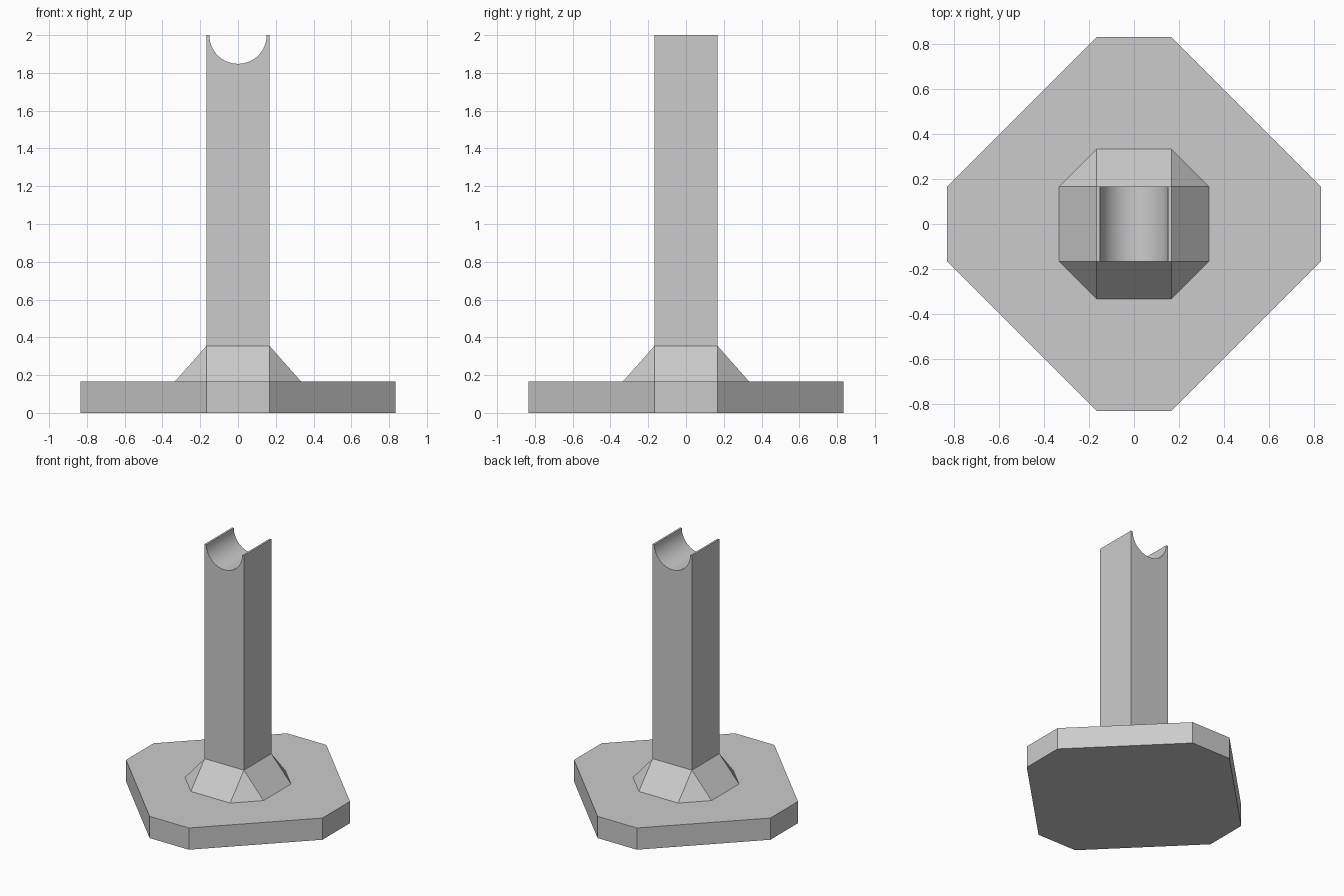
import bpy, bmesh, math

cube = bpy.data.objects.get("Cube")
if cube:
    bpy.data.objects.remove(cube, do_unlink=True)

H = 1 / 6            # half width of the post
BASE_TOP = 1 / 6
COLLAR_TOP = 0.355
GROOVE_R = 0.152

grey = bpy.data.materials.new("plain grey")
grey.use_nodes = True
colour = (0.6, 0.6, 0.6, 1)
grey.diffuse_color = colour
grey.node_tree.nodes["Principled BSDF"].inputs["Base Color"].default_value = colour


def finish(bm, name):
    bmesh.ops.recalc_face_normals(bm, faces=bm.faces[:])
    mesh = bpy.data.meshes.new(name)
    bm.to_mesh(mesh)
    bm.free()
    mesh.materials.append(grey)
    obj = bpy.data.objects.new(name, mesh)
    bpy.context.collection.objects.link(obj)
    return obj


def octagon(r):
    """Square of half width r with corners cut back to the post width."""
    pts = []
    for sx, sy in ((1, 1), (-1, 1), (-1, -1), (1, -1)):
        pair = [(sx * r, sy * H), (sx * H, sy * r)]
        pts += pair if sx * sy > 0 else pair[::-1]
    return pts


def prism(name, points, place, start, end):
    """Extrude a closed outline between two levels."""
    bm = bmesh.new()
    lower = [bm.verts.new(place(p, start)) for p in points]
    upper = [bm.verts.new(place(p, end)) for p in points]
    bm.faces.new(lower)
    bm.faces.new(upper)
    for i in range(len(points)):
        j = (i + 1) % len(points)
        bm.faces.new((lower[i], lower[j], upper[j], upper[i]))
    return finish(bm, name)


# Flat eight-sided foot plate
prism("base_plate", octagon(5 * H), lambda p, z: (p[0], p[1], z), 0, BASE_TOP)

# Sloping collar: octagon tapering to the square post
bm = bmesh.new()
for x, y in octagon(2 * H):
    bm.verts.new((x, y, BASE_TOP))
for sx in (-1, 1):
    for sy in (-1, 1):
        bm.verts.new((sx * H, sy * H, COLLAR_TOP))
bmesh.ops.convex_hull(bm, input=bm.verts[:])
bmesh.ops.dissolve_limit(bm, angle_limit=0.01, verts=bm.verts[:], edges=bm.edges[:])
finish(bm, "collar")

# Square post with a half-round cradle groove running front to back
steps = 32
outline = [(-H, BASE_TOP), (H, BASE_TOP), (H, 2)]
for i in range(steps + 1):
    a = math.pi * i / steps
    outline.append((GROOVE_R * math.cos(a), 2 - GROOVE_R * math.sin(a)))
outline.append((-H, 2))
post = prism("post", outline, lambda p, y: (p[0], y, p[1]), -H, H)

# Smooth groove, crisp edges elsewhere
bpy.ops.object.select_all(action='DESELECT')
post.select_set(True)
bpy.context.view_layer.objects.active = post
bpy.ops.object.shade_smooth_by_angle(angle=math.radians(30))
